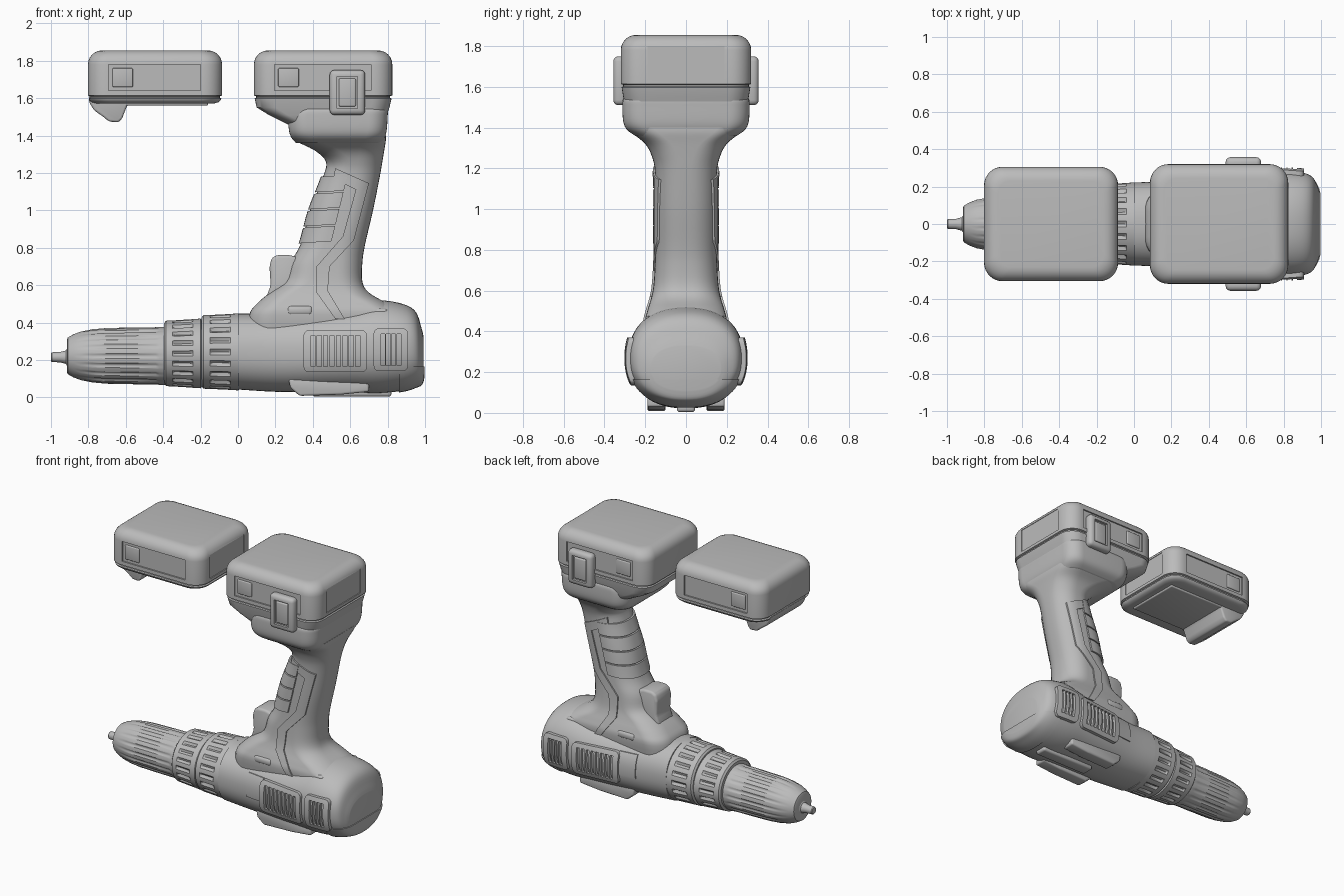
import bpy, bmesh, math
from mathutils import Vector

if "Cube" in bpy.data.objects:
    bpy.data.objects.remove(bpy.data.objects["Cube"])

grey = bpy.data.materials.new("plain grey")
grey.use_nodes = True
grey.diffuse_color = (0.5, 0.5, 0.5, 1)
grey.node_tree.nodes["Principled BSDF"].inputs["Base Color"].default_value = (0.5, 0.5, 0.5, 1)


def finish(bm, name):
    bmesh.ops.recalc_face_normals(bm, faces=bm.faces)
    me = bpy.data.meshes.new(name)
    bm.to_mesh(me)
    bm.free()
    me.materials.append(grey)
    ob = bpy.data.objects.new(name, me)
    bpy.context.collection.objects.link(ob)
    return ob


def loft(name, rings):
    """Skin a list of closed rings and cap both ends."""
    bm = bmesh.new()
    rows = [[bm.verts.new(p) for p in r] for r in rings]
    n = len(rows[0])
    for a, b in zip(rows, rows[1:]):
        for i in range(n):
            j = (i + 1) % n
            bm.faces.new((a[i], a[j], b[j], b[i]))
    bm.faces.new(rows[0])
    bm.faces.new(rows[-1])
    return finish(bm, name)


def prism(name, pts, y0, y1, bevel=0.0):
    """Extrude an x-z outline along y."""
    ob = loft(name, [[(x, y, z) for x, z in pts] for y in (y0, y1)])
    if bevel:
        bm = bmesh.new()
        bm.from_mesh(ob.data)
        bmesh.ops.bevel(bm, geom=bm.edges[:], offset=bevel, segments=3, profile=0.5, affect='EDGES', clamp_overlap=True)
        bm.to_mesh(ob.data)
        bm.free()
    return ob


def box(name, x0, x1, y0, y1, z0, z1, bevel=0.0):
    return prism(name, [(x0, z0), (x1, z0), (x1, z1), (x0, z1)], y0, y1, bevel)


def boolean(ob, cutter, op):
    m = ob.modifiers.new("bool", 'BOOLEAN')
    m.operation, m.object, m.solver = op, cutter, 'EXACT'
    bpy.context.view_layer.objects.active = ob
    bpy.ops.object.modifier_apply(modifier=m.name)
    bpy.data.objects.remove(cutter)
    return ob


def smooth(keys, steps=4):
    """Catmull-Rom interpolation of section parameters."""
    k = [Vector(s) for s in keys]
    out = []
    for i in range(len(k) - 1):
        a, b, c, d = k[max(i - 1, 0)], k[i], k[i + 1], k[min(i + 2, len(k) - 1)]
        for s in range(steps):
            t = s / steps
            out.append(b + 0.5 * t * (c - a + t * (2 * a - 5 * b + 4 * c - d + t * (3 * (b - c) + d - a))))
    return out + [k[-1]]


def oval(x, zc, ry, rz, n=2.0, flutes=0, depth=0.0, seg=64):
    """Ring across the x axis, optionally grooved."""
    ring = []
    for i in range(seg):
        a = 2 * math.pi * i / seg
        c, s = math.cos(a), math.sin(a)
        k = 1 - depth * max(0, math.cos(flutes * a)) if flutes else 1
        ring.append((x, k * ry * math.copysign(abs(c) ** (2 / n), c),
                     zc + k * rz * math.copysign(abs(s) ** (2 / n), s)))
    return ring


def rrect(z, x0, x1, hy, r, seg=8):
    """Rounded rectangle ring at height z."""
    cx, hx = (x0 + x1) / 2, (x1 - x0) / 2
    r = min(r, hx * 0.98, hy * 0.98)
    ring = []
    for q, (sx, sy) in enumerate([(1, 1), (-1, 1), (-1, -1), (1, -1)]):
        for i in range(seg + 1):
            a = math.pi / 2 * (q + i / seg)
            ring.append((cx + sx * (hx - r) + r * math.cos(a), sy * (hy - r) + r * math.sin(a), z))
    return ring


# Drill bit and chuck
loft("drill_bit", [oval(x, 0.215, r, r, seg=24) for x, r in
                   [(-1, .022), (-.995, .026), (-.95, .028), (-.92, .036), (-.915, .045), (-.88, .045)]])
loft("chuck", [oval(x, 0.222, r, r, 2, 18, d, 144) for x, r, d in
               [(-.915, .085, 0), (-.91, .098, 0), (-.88, .115, 0), (-.84, .13, .0), (-.78, .142, .035),
                (-.7, .149, .05), (-.55, .152, .05), (-.44, .153, .04), (-.42, .155, 0), (-.38, .155, 0)]])

# Adjustment rings with knurled waists
for name, x0, x1, r0, r1, zc in [("torque_ring", -.395, -.19, .174, .187, .235),
                                 ("speed_ring", -.195, .012, .196, .206, .243)]:
    prof = [(0, -.012, 0), (.05, 0, 0), (.22, 0, 0), (.27, 0, .07), (.7, 0, .07), (.75, 0, 0), (.95, 0, 0), (1, -.012, 0)]
    loft(name, [oval(x0 + t * (x1 - x0), zc, (r0 + t * (r1 - r0) + o) * 1.08, r0 + t * (r1 - r0) + o, 2, 20, d, 160)
                for t, o, d in prof])

# Motor housing
BODY = smooth([(0, .245, .222, .203), (.2, .24, .23, .21), (.4, .245, .252, .217), (.6, .257, .272, .23),
               (.75, .27, .282, .248), (.88, .268, .278, .232), (.95, .258, .255, .2),
               (.98, .225, .205, .15), (.992, .222, .17, .105)])


def housing(name, grow=0.0):
    return loft(name, [oval(x + grow * (x - .5) * 2, zc, ry + grow, rz + grow, 2.3) for x, zc, ry, rz in BODY])


housing("motor_housing")
boolean(housing("rear_cap", .006), box("cut", .86, 1.1, -.4, .4, -.1, .165), 'INTERSECT')
for side, s in (("left", 1), ("right", -1)):
    # Raised vent panels with slots
    for name, x0, x1, z0, z1, count in [("main_vent", .35, .69, .135, .36, 8), ("rear_vent", .725, .91, .14, .37, 4)]:
        y0, y1 = sorted((s * .1, s * .5))
        panel = boolean(housing(f"{side}_{name}", .02), box("cut", x0, x1, y0, y1, z0, z1, .03), 'INTERSECT')
        step = (x1 - x0 - .1) / (count - 1)
        for i in range(count):
            x = x0 + .05 + i * step
            boolean(panel, box("slot", x - .011, x + .011, y0, y1, z0 + .03, z1 - .03), 'DIFFERENCE')
    y0, y1 = sorted((s * .1, s * .5))
    boolean(housing(f"{side}_label_plate", .006), box("cut", .23, .36, y0, y1, .2, .36), 'INTERSECT')
    # Underside runners
    y0, y1 = sorted((s * .1, s * .19))
    prism(f"{side}_runner", [(.27, .1), (.28, .05), (.33, .008), (.55, .015), (.7, .03), (.7, .08), (.55, .1)], y0, y1, .012)
box("centre_runner", .4, .82, -.045, .045, .004, .1, .015)
box("direction_switch", .262, .4, -.205, .205, .438, .49, .02)
box("rear_catch", .73, .8, -.2, .2, .42, .475, .015)

# Handle: height, front x, back x, half width
HANDLE = smooth([(.3, .05, .9, .18), (.44, .06, .87, .2), (.5, .1, .8, .19), (.56, .17, .70, .172), (.62, .25, .665, .16),
                 (.72, .28, .665, .153), (.82, .335, .68, .15), (1.0, .385, .722, .15), (1.18, .455, .758, .152),
                 (1.26, .47, .772, .168), (1.32, .41, .782, .2), (1.37, .31, .79, .26), (1.4, .29, .79, .29)])


def handle(name, grow=0.0):
    return loft(name, [rrect(z, x0 - grow, x1 + grow, hy + grow, .13 + grow) for z, x0, x1, hy in HANDLE])


handle("handle")
boolean(handle("grip_trim", .009), prism("cut", [
    (.52, 1.225), (.70, 1.145), (.62, .84), (.49, .70), (.48, .57), (.57, .42),
    (.52, .42), (.42, .56), (.42, .70), (.56, .86), (.63, 1.11), (.51, 1.17)], -.4, .4), 'INTERSECT')
for i in range(4):
    z = .825 + i * .09
    x = .50 + i * .022
    boolean(handle(f"finger_grip_{i + 1}", .012), prism("cut", [
        (.2, z - .01), (x, z + .01), (x + .02, z + .092), (.2, z + .072)], -.4, .4), 'INTERSECT')

# Trigger
prism("trigger", [(.15, .53), (.175, .6), (.168, .7), (.18, .745), (.21, .762), (.27, .762), (.32, .75), (.36, .53)],
      -.085, .085, .025)

# Battery socket at the end of the handle
loft("battery_socket", [rrect(z, x0, x1, hy, .1) for z, x0, x1, hy in smooth(
    [(1.36, .31, .77, .25), (1.39, .285, .785, .29), (1.43, .272, .795, .308), (1.5, .27, .80, .312),
     (1.54, .285, .80, .308), (1.56, .32, .78, .285)])])


# Battery packs
def battery(name, x0, x1, hy, base):
    ring = [rrect(z, x0 + a, x1 - b, hy - c, .1) for z, a, b, c in base]
    top = 1.855
    for i in range(7):
        a = math.pi / 2 * i / 6
        o = .075 * (1 - math.cos(a))
        ring.append(rrect(top - .075 + .075 * math.sin(a), x0 + o, x1 - o, hy - o, .1 - o * .4))
    ob = loft(name, ring)
    for s in (-1, 1):
        ya, yb = sorted((s * (hy - .01), s * (hy + .1)))
        boolean(ob, box("cut", x0 + .11, x1 - .115, ya, yb, 1.64, 1.78), 'DIFFERENCE')
        ya, yb = sorted((s * (hy - .03), s * (hy - .001)))
        box(name + "_gauge", x0 + .13, x0 + .24, ya, yb, 1.66, 1.76, .006)
    boolean(ob, box("cut", x1 - .006, x1 + .1, -.19, .19, 1.635, 1.8), 'DIFFERENCE')
    return ob


SEAM = [(1.598, .004, .004, .004), (1.602, .012, .012, .012), (1.61, .012, .012, .012), (1.614, 0, 0, 0)]
battery("fitted_battery", .085, .825, .32,
        [(1.45, .2, .05, .05), (1.47, .16, .04, .03), (1.51, .08, .03, .02), (1.55, .015, .015, .012)] + SEAM)
battery("spare_battery", -.802, -.085, .306,
        [(1.572, .04, .04, .04), (1.578, .02, .02, .02), (1.588, .008, .008, .008)] + SEAM)
box("spare_battery_rail", -.62, -.16, -.2, .2, 1.56, 1.6, .008)
prism("spare_battery_latch", [(-.797, 1.62), (-.797, 1.58), (-.77, 1.535), (-.72, 1.5), (-.69, 1.475),
                              (-.64, 1.47), (-.62, 1.49), (-.595, 1.555), (-.56, 1.6)], -.2, .2, .012)

# Side clips over the fitted battery
for side, s in (("left", 1), ("right", -1)):
    ya, yb = sorted((s * .29, s * .357))
    clip = box(f"{side}_clip", .49, .68, ya, yb, 1.51, 1.75, .025)
    ya, yb = sorted((s * .34, s * .5))
    boolean(clip, box("cut", .53, .64, ya, yb, 1.545, 1.715), 'DIFFERENCE')
    ya, yb = sorted((s * .3, s * .352))
    box(f"{side}_clip_button", .54, .63, ya, yb, 1.555, 1.705, .008)

# Shading
for ob in list(bpy.context.scene.objects):
    if ob.type == 'MESH' and grey.name in ob.data.materials:
        bpy.ops.object.select_all(action='DESELECT')
        ob.select_set(True)
        bpy.context.view_layer.objects.active = ob
        bpy.ops.object.shade_smooth_by_angle(angle=math.radians(35))
